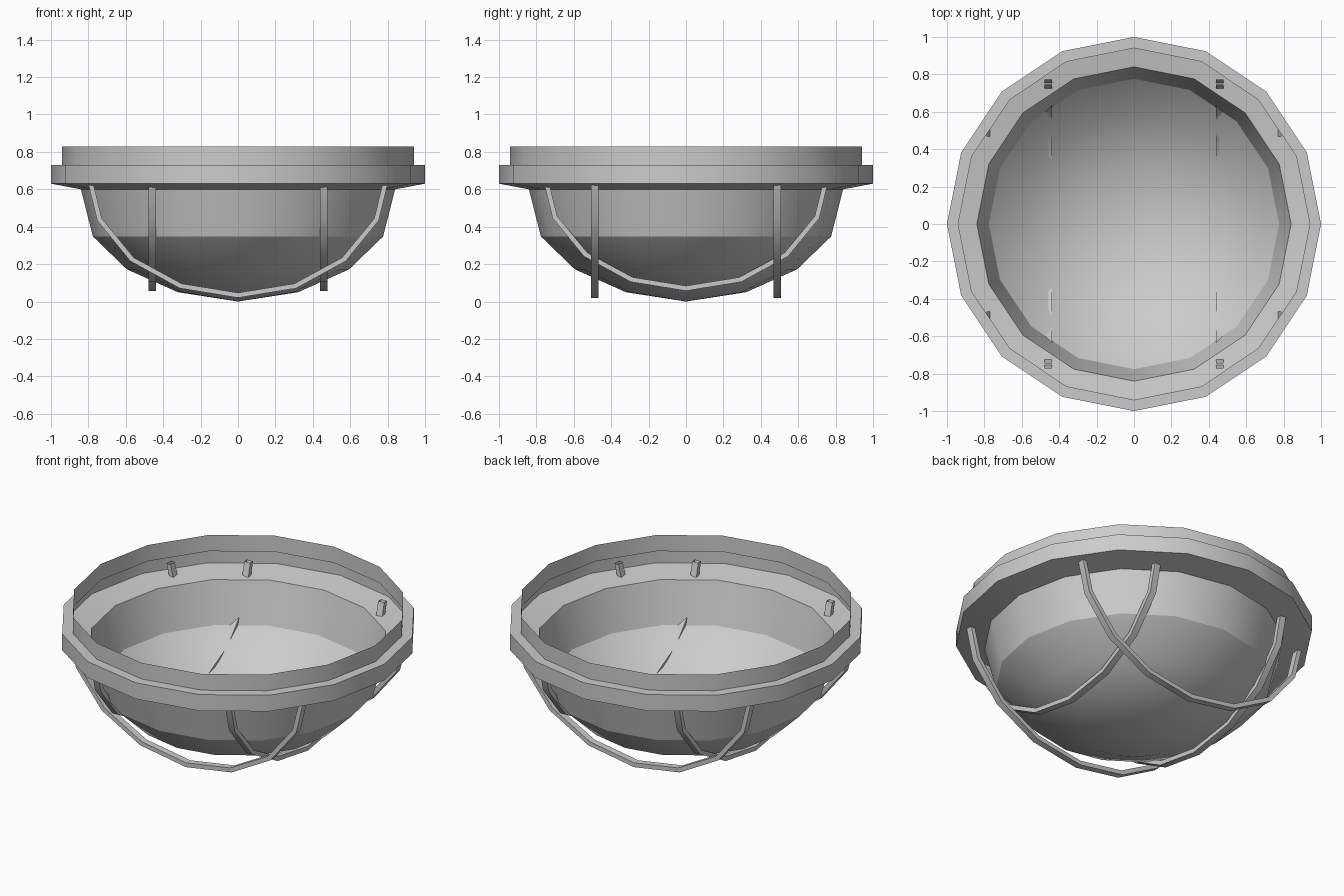
import bpy, bmesh
from math import sin, cos, pi, radians

if "Cube" in bpy.data.objects:
    bpy.data.objects.remove(bpy.data.objects["Cube"])

SIDES = 16


def finish(name, bm):
    me = bpy.data.meshes.new(name)
    bm.to_mesh(me)
    bm.free()
    ob = bpy.data.objects.new(name, me)
    bpy.context.collection.objects.link(ob)
    bpy.context.view_layer.objects.active = ob
    ob.select_set(True)
    bpy.ops.object.shade_smooth_by_angle(angle=radians(30))
    ob.select_set(False)
    return ob


def lathe(name, profile):
    """Thin 16-sided shell; profile runs from bottom to top, faces point outward."""
    bm = bmesh.new()
    rings = []
    for r, z in profile:
        if r == 0:
            rings.append([bm.verts.new((0, 0, z))] * SIDES)
        else:
            rings.append([bm.verts.new((r * cos(2 * pi * i / SIDES), r * sin(2 * pi * i / SIDES), z))
                          for i in range(SIDES)])
    for a, b in zip(rings, rings[1:]):
        for i in range(SIDES):
            j = (i + 1) % SIDES
            quad = [a[i], a[j], b[j], b[i]]
            bm.faces.new(list(dict.fromkeys(quad)))
    return finish(name, bm)


def guard_bar(name, axis, offset, half_width, radius, depth, top, thick=0.027):
    """Open-ended square bar bent along half an ellipse in 8 segments."""
    bm = bmesh.new()
    sections = []
    for k in range(9):
        a = pi * k / 8
        section = []
        for t, w in ((0, -1), (0, 1), (thick, 1), (thick, -1)):
            u = -(radius - t) * cos(a)
            z = top - (depth - t) * sin(a)
            v = offset + w * half_width
            section.append(bm.verts.new((u, v, z) if axis == 'X' else (v, u, z)))
        sections.append(section)
    for a, b in zip(sections, sections[1:]):
        for i in range(4):
            j = (i + 1) % 4
            face = [a[i], b[i], b[j], a[j]]
            bm.faces.new(face if axis == 'X' else face[::-1])
    bmesh.ops.recalc_face_normals(bm, faces=bm.faces)
    return finish(name, bm)


# Bowl
lathe("bowl", [(0, 0.0), (0.322, 0.05), (0.594, 0.172), (0.776, 0.348), (0.84, 0.6)])

# Stepped rim: sloping shelf, wide band, step, narrow collar
lathe("rim", [(0.84, 0.6), (1.0, 0.63), (1.0, 0.73), (0.94, 0.73), (0.94, 0.83)])

# Two pairs of crossing guard bars
for s, tag in ((-1, "a"), (1, "b")):
    guard_bar("cross_bar_" + tag, 'X', s * 0.487, 0.0205, 0.815, 0.67, 0.69)
    guard_bar("side_bar_" + tag, 'Y', s * 0.458, 0.0205, 0.772, 0.63, 0.687)
